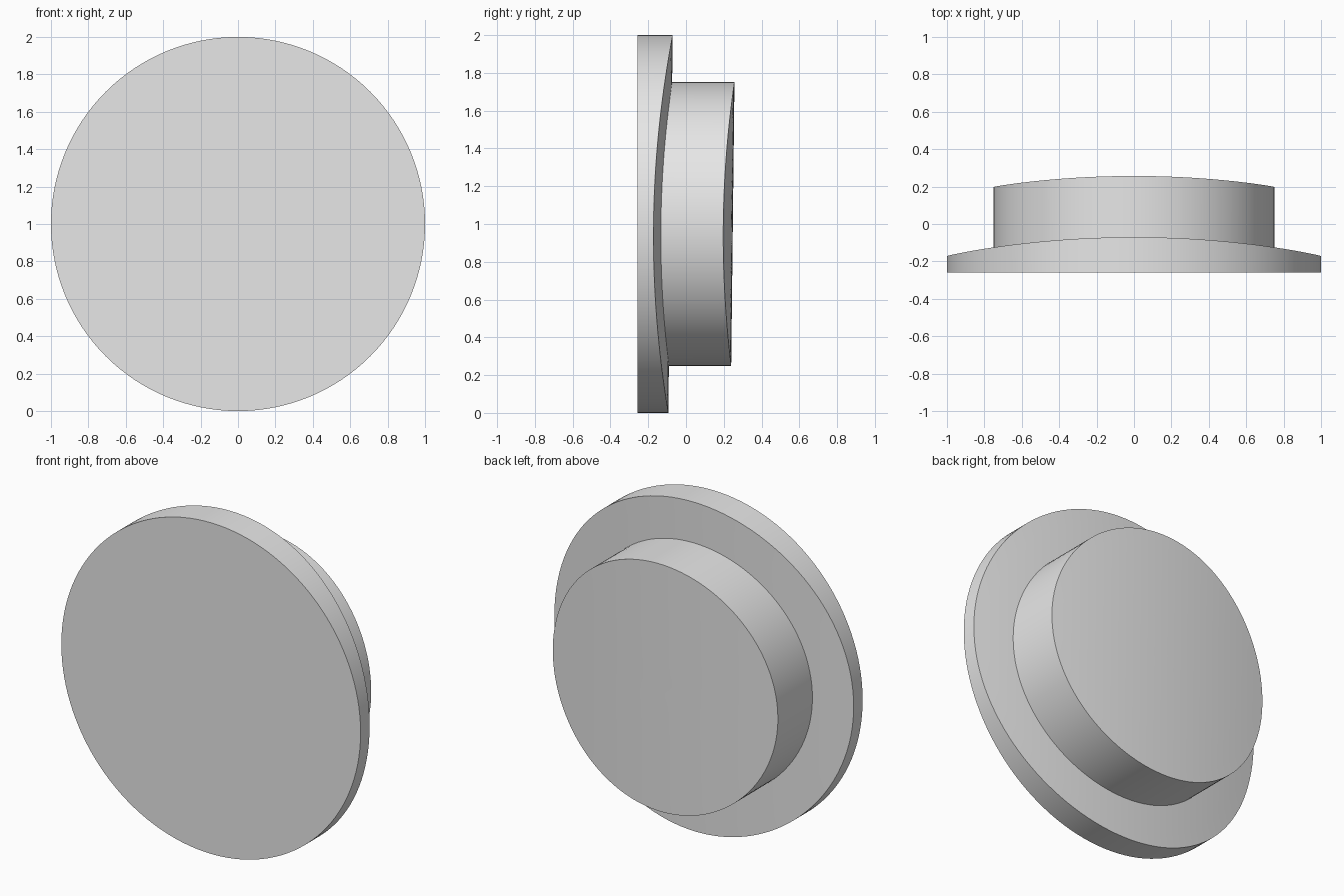
import bpy
import bmesh
import math

cube = bpy.data.objects.get("Cube")
if cube:
    bpy.data.objects.remove(cube, do_unlink=True)

SEGMENTS = 128
RINGS = 12
CURVE_RADIUS = 5.6   # broad cylindrical curve of the back faces
TILT = 0.0115        # the back faces lean slightly towards the top

grey = bpy.data.materials.new("plain grey")
grey.use_nodes = True
grey.diffuse_color = (0.8, 0.8, 0.8, 1)
grey.node_tree.nodes["Principled BSDF"].inputs["Base Color"].default_value = (0.8, 0.8, 0.8, 1)


def curved_back(x, z, depth):
    """Depth of a bowed, slightly tilted back face."""
    sag = CURVE_RADIUS - math.sqrt(CURVE_RADIUS ** 2 - x * x)
    return depth - sag + TILT * (z - 1)


def round_block(name, radius, front, back):
    """Disc with a flat front and a curved back."""
    bm = bmesh.new()

    def ring(r, depth_at):
        verts = []
        for i in range(SEGMENTS):
            a = math.tau * i / SEGMENTS
            x, z = r * math.cos(a), 1 + r * math.sin(a)
            verts.append(bm.verts.new((x, depth_at(x, z), z)))
        return verts

    # Flat front, then the wall and concentric rings across the back
    loops = [ring(radius, lambda x, z: front)]
    for k in range(RINGS, 0, -1):
        loops.append(ring(radius * k / RINGS, lambda x, z: curved_back(x, z, back)))
    bm.faces.new(loops[0])
    for a, b in zip(loops, loops[1:]):
        for i in range(SEGMENTS):
            j = (i + 1) % SEGMENTS
            bm.faces.new((a[i], a[j], b[j], b[i]))
    centre = bm.verts.new((0, curved_back(0, 1, back), 1))
    for i in range(SEGMENTS):
        bm.faces.new((loops[-1][i], loops[-1][(i + 1) % SEGMENTS], centre))
    bmesh.ops.recalc_face_normals(bm, faces=bm.faces)

    mesh = bpy.data.meshes.new(name)
    bm.to_mesh(mesh)
    bm.free()
    mesh.materials.append(grey)
    obj = bpy.data.objects.new(name, mesh)
    bpy.context.collection.objects.link(obj)
    bpy.ops.object.select_all(action="DESELECT")
    obj.select_set(True)
    bpy.context.view_layer.objects.active = obj
    bpy.ops.object.shade_smooth_by_angle(angle=math.radians(30))
    return obj


# Wide front flange and the narrower boss behind it
round_block("flange", 1.0, -0.258, -0.082)
round_block("boss", 0.752, -0.2, 0.248)
